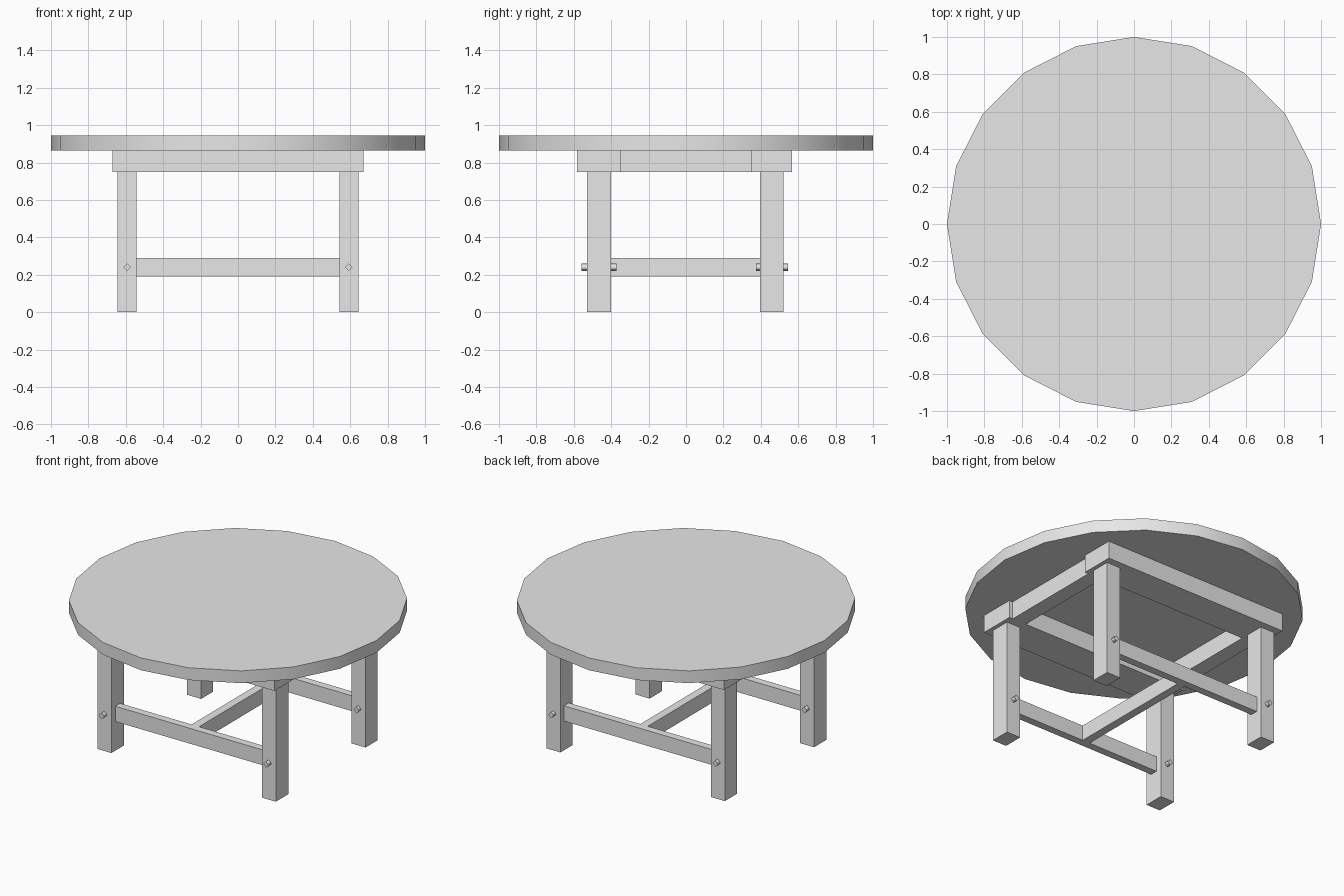
import bpy
from math import pi

cube = bpy.data.objects.get("Cube")
if cube:
    bpy.data.objects.remove(cube, do_unlink=True)

# Single plain grey finish
grey = bpy.data.materials.new("plain_grey")
grey.use_nodes = True
grey.diffuse_color = (0.8, 0.8, 0.8, 1)
grey.node_tree.nodes["Principled BSDF"].inputs["Base Color"].default_value = (0.8, 0.8, 0.8, 1)


def box(name, xs, ys, zs):
    """Box spanning the given (low, high) range on each axis."""
    spans = (xs, ys, zs)
    bpy.ops.mesh.primitive_cube_add(size=1, location=[(a + b) / 2 for a, b in spans])
    ob = bpy.context.object
    ob.name = name
    ob.scale = [b - a for a, b in spans]
    bpy.ops.object.transform_apply(location=False, rotation=False, scale=True)
    ob.data.materials.append(grey)
    return ob


def rod(name, sides, radius, depth, location, rotation=(0, 0, 0)):
    """Prism with smooth sides and sharp cap rims."""
    bpy.ops.mesh.primitive_cylinder_add(vertices=sides, radius=radius, depth=depth,
                                        location=location, rotation=rotation)
    ob = bpy.context.object
    ob.name = name
    mesh = ob.data
    mesh.materials.append(grey)
    for face in mesh.polygons:
        face.use_smooth = abs(face.normal.z) < 0.5
    for edge in mesh.edges:
        a, b = (mesh.vertices[i].co.z for i in edge.vertices)
        edge.use_edge_sharp = abs(a - b) < 0.001
    return ob


# Round top
rod("table_top", 20, 1.0, 0.08, (0, 0, 0.905))

# Apron frame under the top
apron_z = (0.75, 0.865)
box("front_apron", (-0.67, 0.67), (-0.583, -0.348), apron_z)
box("back_apron", (-0.67, 0.67), (0.348, 0.567), apron_z)

# Y ranges of legs and pegs, front and back
leg_y = {"front": (-0.53, -0.40), "back": (0.395, 0.52)}
peg_y = {"front": (-0.56, -0.372), "back": (0.374, 0.545)}
rail_z = (0.19, 0.29)

for side, s in (("left", 1), ("right", -1)):
    leg_x = sorted((s * 0.543, s * 0.644))
    box(side + "_apron", leg_x, (-0.348, 0.348), apron_z)
    for end in leg_y:
        box(f"{end}_{side}_leg", leg_x, leg_y[end], (0, 0.75))
        a, b = peg_y[end]
        rod(f"{end}_{side}_peg", 4, 0.02, b - a, (s * 0.593, (a + b) / 2, 0.24), (pi / 2, 0, 0))

# Low stretchers joined by a centre rail
for end, (a, b) in leg_y.items():
    mid = (a + b) / 2
    box(end + "_stretcher", (-0.543, 0.543), (mid - 0.025, mid + 0.025), rail_z)
box("centre_stretcher", (-0.027, 0.027), (-0.44, 0.433), rail_z)
